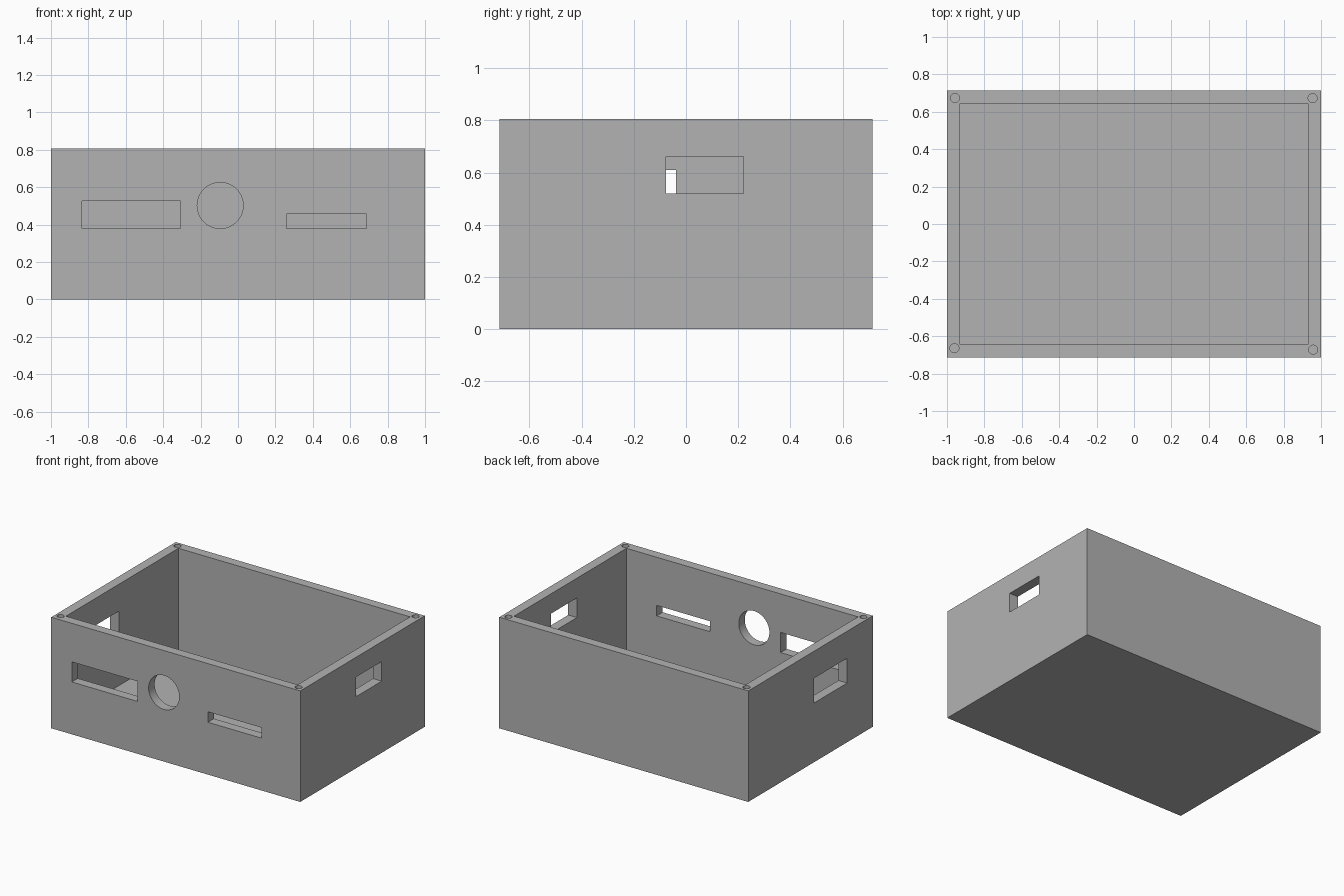
import bpy
import math

default = bpy.data.objects.get("Cube")
if default:
    bpy.data.objects.remove(default, do_unlink=True)

HALF_X, HALF_Y, HEIGHT = 1.0, 0.714, 0.806
IN_X, IN_Y, FLOOR = 0.93, 0.645, 0.07

grey = bpy.data.materials.new("plain grey")
grey.use_nodes = True
colour = (0.45, 0.45, 0.45, 1)
grey.diffuse_color = colour
grey.node_tree.nodes["Principled BSDF"].inputs["Base Color"].default_value = colour


def box(name, x, y, z):
    """Box spanning the given (low, high) ranges."""
    spans = (x, y, z)
    bpy.ops.mesh.primitive_cube_add(size=1, location=[sum(s) / 2 for s in spans])
    ob = bpy.context.object
    ob.name = name
    ob.scale = [s[1] - s[0] for s in spans]
    bpy.ops.object.transform_apply(location=True, rotation=True, scale=True)
    ob.data.materials.append(grey)
    return ob


def cylinder(name, radius, depth, location, rotation=(0, 0, 0)):
    bpy.ops.mesh.primitive_cylinder_add(vertices=48, radius=radius, depth=depth,
                                        location=location, rotation=rotation)
    ob = bpy.context.object
    ob.name = name
    ob.data.materials.append(grey)
    return ob


def cut(target, cutter):
    """Subtract the cutter from the target and discard it."""
    cutter.hide_render = True
    mod = target.modifiers.new(cutter.name, 'BOOLEAN')
    mod.operation = 'DIFFERENCE'
    mod.solver = 'EXACT'
    mod.object = cutter
    bpy.context.view_layer.objects.active = target
    bpy.ops.object.modifier_apply(modifier=mod.name)
    bpy.data.objects.remove(cutter, do_unlink=True)


# Open-topped case
case = box("enclosure", (-HALF_X, HALF_X), (-HALF_Y, HALF_Y), (0, HEIGHT))
cut(case, box("cavity", (-IN_X, IN_X), (-IN_Y, IN_Y), (FLOOR, HEIGHT + 0.2)))

# Front openings: wide window, round port, thin slot
front = (-HALF_Y - 0.1, -IN_Y + 0.1)
cut(case, box("front_window", (-0.835, -0.308), front, (0.38, 0.526)))
cut(case, box("front_slot", (0.258, 0.687), front, (0.38, 0.456)))
cut(case, cylinder("front_port", 0.123, 0.3, (-0.095, -0.68, 0.502),
                   (math.pi / 2, 0, 0)))

# Side openings
cut(case, box("left_window", (IN_X - 0.1, HALF_X + 0.1), (-0.077, 0.22), (0.52, 0.662)))
cut(case, box("right_window", (-HALF_X - 0.1, -IN_X + 0.1), (-0.42, -0.038), (0.43, 0.61)))

# Screw holes in the rim corners
for x, y in ((-0.957, 0.673), (0.955, 0.673), (-0.96, -0.664), (0.958, -0.672)):
    cut(case, cylinder("screw_hole", 0.024, 0.4, (x, y, HEIGHT)))

bpy.ops.object.select_all(action='DESELECT')
case.select_set(True)
bpy.context.view_layer.objects.active = case
bpy.ops.object.shade_smooth_by_angle(angle=math.radians(30))
